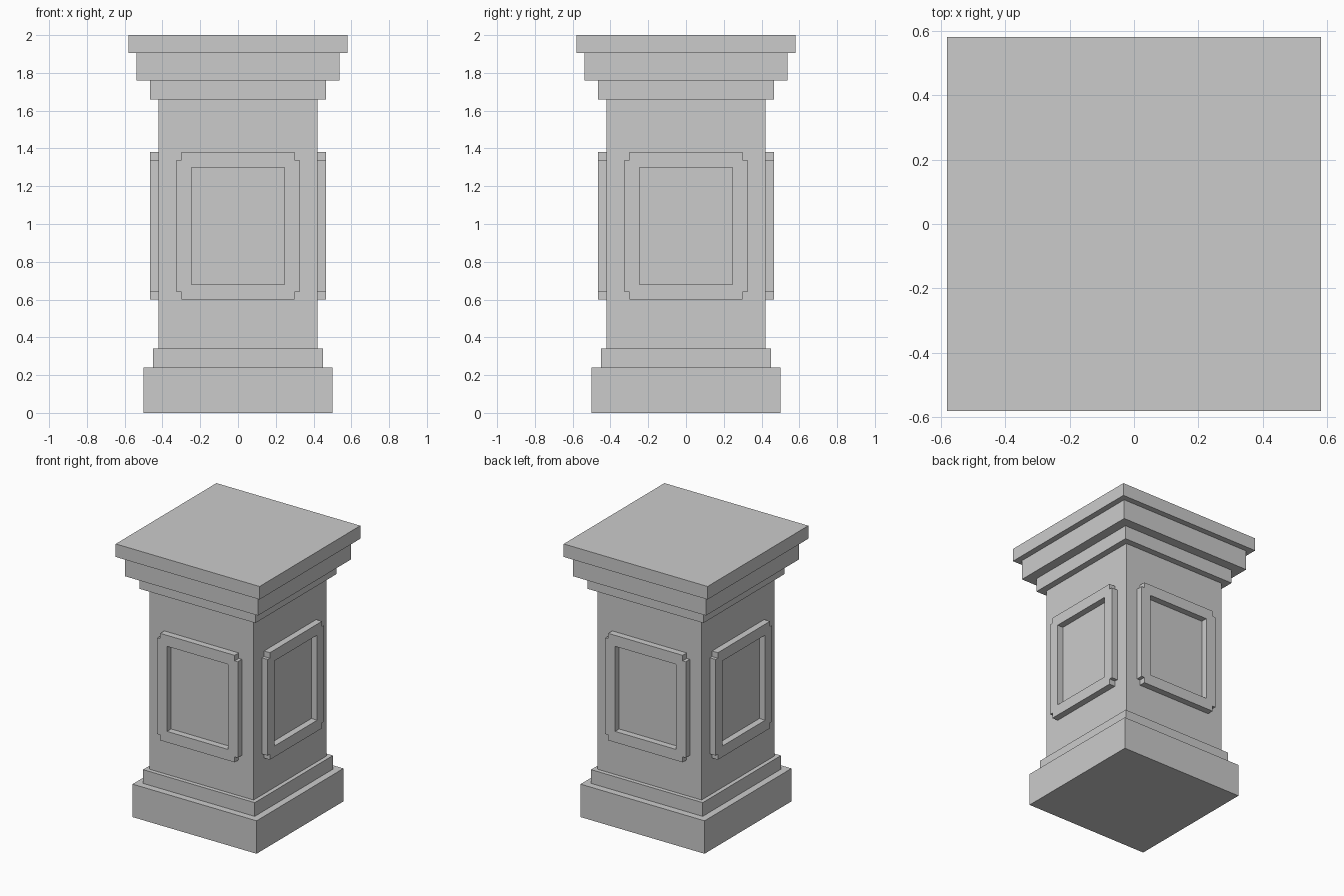
import bpy, bmesh
from math import pi
from mathutils import Matrix, Vector

if "Cube" in bpy.data.objects:
    bpy.data.objects.remove(bpy.data.objects["Cube"])


def make_boxes(name, boxes, angle=0.0):
    """Build one object from (min corner, max corner) boxes, turned about z."""
    bm = bmesh.new()
    for lo, hi in boxes:
        lo, hi = Vector(lo), Vector(hi)
        mat = Matrix.Translation((lo + hi) / 2) @ Matrix.Diagonal((*(hi - lo), 1))
        bmesh.ops.create_cube(bm, size=1, matrix=mat)
    bmesh.ops.rotate(bm, verts=bm.verts, cent=(0, 0, 0),
                     matrix=Matrix.Rotation(angle, 3, 'Z'))
    mesh = bpy.data.meshes.new(name)
    bm.to_mesh(mesh)
    bm.free()
    obj = bpy.data.objects.new(name, mesh)
    bpy.context.collection.objects.link(obj)
    return obj


# Stacked square courses: name, half width, bottom, top
courses = [
    ("plinth", 0.50, 0.00, 0.24),
    ("base_step", 0.45, 0.24, 0.34),
    ("shaft", 0.42, 0.34, 1.66),
    ("lower_cap_step", 0.467, 1.66, 1.76),
    ("upper_cap_step", 0.537, 1.76, 1.905),
    ("top_slab", 0.58, 1.905, 2.00),
]
for name, h, z0, z1 in courses:
    make_boxes(name, [((-h, -h, z0), (h, h, z1))])

# Raised panel frames with notched corners, one on each side
outer, inner = -0.467, -0.41
rails = [((-0.30, outer, z), (0.30, inner, z + 0.08)) for z in (0.60, 1.30)]
stiles = [((x - 0.04, outer, 0.64), (x + 0.04, inner, 1.34)) for x in (-0.285, 0.285)]
for i, side in enumerate(("front", "right", "back", "left")):
    make_boxes(side + "_frame_rails", rails, i * pi / 2)
    make_boxes(side + "_frame_stiles", stiles, i * pi / 2)
